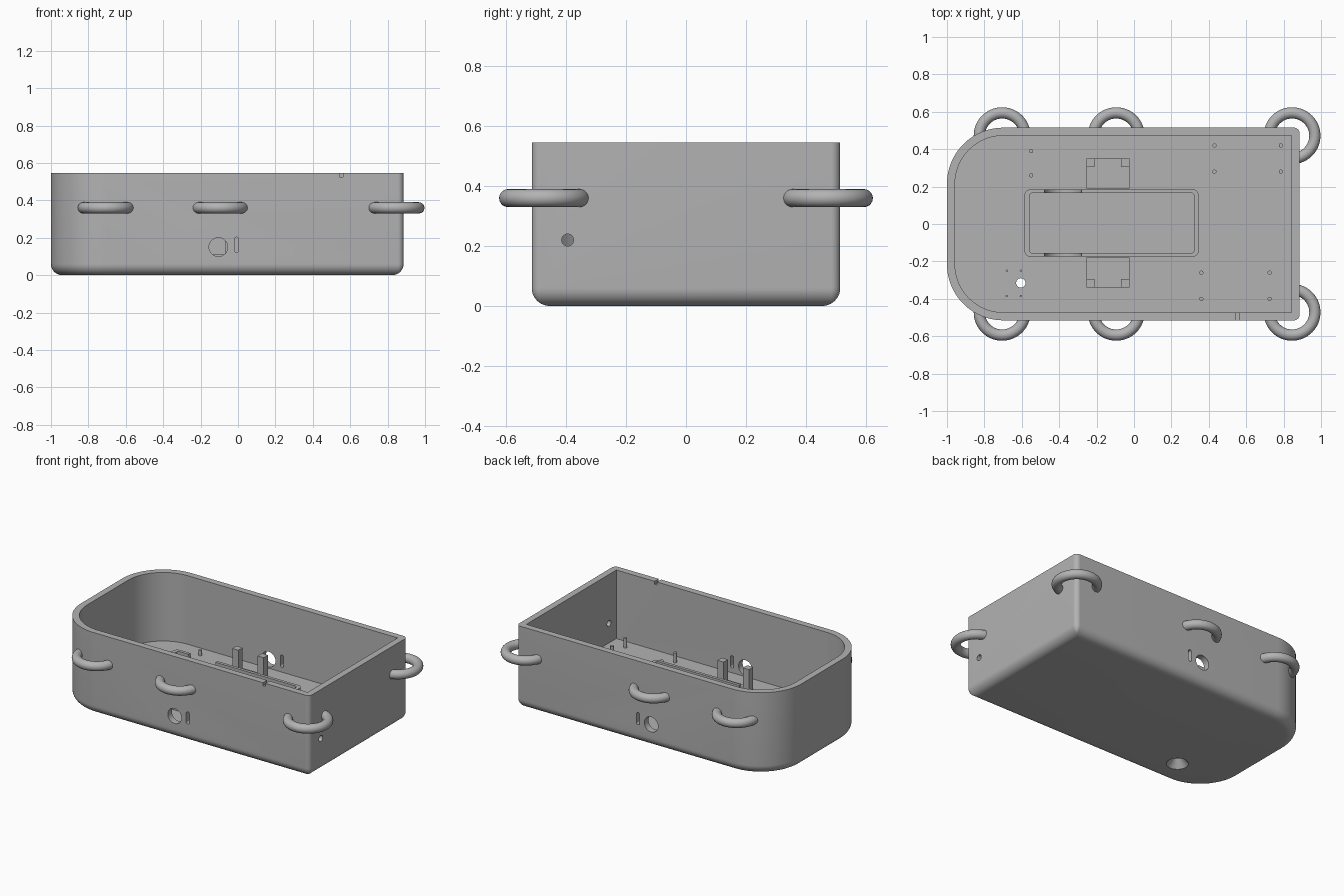
import bpy, math
from mathutils import Matrix

cube = bpy.data.objects.get("Cube")
if cube:
    bpy.data.objects.remove(cube, do_unlink=True)

grey = bpy.data.materials.new("matte grey")
grey.use_nodes = True
COLOUR = (0.45, 0.45, 0.45, 1)
grey.diffuse_color = COLOUR
grey.node_tree.nodes["Principled BSDF"].inputs["Base Color"].default_value = COLOUR

FLOOR, TOP, WALL = 0.09, 0.545, 0.043
X0, X1, Y = -1.0, 0.885, 0.515


def outline(x0, x1, y0, y1, left_r=0.0, right_r=0.0, steps=20):
    """Counter-clockwise rectangle with separate radii at its two ends."""
    pts = []
    corners = [(x1, y1, right_r, -1, -1), (x0, y1, left_r, 1, -1),
               (x0, y0, left_r, 1, 1), (x1, y0, right_r, -1, 1)]
    for i, (x, y, r, sx, sy) in enumerate(corners):
        for k in range(steps + 1 if r else 1):
            a = math.pi / 2 * (i + k / steps)
            pts.append((x + sx * r + r * math.cos(a), y + sy * r + r * math.sin(a)))
    return pts


def loft(name, layers):
    """Solid through a stack of (outline, height) layers."""
    n = len(layers[0][0])
    verts = [(x, y, z) for pts, z in layers for x, y in pts]
    faces = [tuple(reversed(range(n))), tuple(range(len(verts) - n, len(verts)))]
    for b in range(0, len(verts) - n, n):
        faces += [(b + i, b + (i + 1) % n, b + n + (i + 1) % n, b + n + i) for i in range(n)]
    mesh = bpy.data.meshes.new(name)
    mesh.from_pydata(verts, [], faces)
    mesh.materials.append(grey)
    obj = bpy.data.objects.new(name, mesh)
    bpy.context.collection.objects.link(obj)
    return obj


def prism(name, x0, x1, y0, y1, z0, z1, left_r=0.0, right_r=0.0):
    pts = outline(x0, x1, y0, y1, left_r, right_r)
    return loft(name, [(pts, z0), (pts, z1)])


def cylinder(name, loc, r, depth, axis="Z", r2=None):
    rot = {"X": (0, math.pi / 2, 0), "Y": (math.pi / 2, 0, 0), "Z": (0, 0, 0)}[axis]
    bpy.ops.mesh.primitive_cone_add(vertices=40, radius1=r, radius2=r if r2 is None else r2,
                                    depth=depth, location=loc, rotation=rot)
    obj = bpy.context.object
    obj.name = name
    obj.data.materials.append(grey)
    return obj


def cut(obj, cutter, keep=False):
    bpy.context.view_layer.objects.active = obj
    mod = obj.modifiers.new("cut", "BOOLEAN")
    mod.operation, mod.solver, mod.object = "DIFFERENCE", "EXACT", cutter
    bpy.ops.object.modifier_apply(modifier=mod.name)
    if not keep:
        bpy.data.objects.remove(cutter, do_unlink=True)


# Hull with a rounded bottom edge
FILLET = 0.06
layers = []
for k in range(11):
    t = math.pi / 2 * k / 10
    d = FILLET * (1 - math.sin(t))
    layers.append((outline(X0 + d, X1 - d, -Y + d, Y - d, 0.3 - d, max(0.03 - d, 0.008)),
                   FILLET * (1 - math.cos(t))))
layers.append((layers[-1][0], TOP))
hull = loft("hull", layers)
cavity = prism("cavity_cutter", X0 + WALL, X1 - WALL, -Y + WALL, Y - WALL,
               FLOOR, TOP + 0.2, 0.3 - WALL)
cavity.hide_render = True
cut(hull, cavity, keep=True)

# Side ports and slots in both long walls
for s in (-1, 1):
    cut(hull, cylinder("port_cutter", (-0.105, s * Y, 0.15), 0.05, 0.2, "Y"))
    slot = prism("slot_cutter", -0.04, 0.04, -0.012, 0.012, -0.1, 0.1, 0.0115, 0.0115)
    slot.data.transform(Matrix.Translation((-0.008, s * Y, 0.163))
                        @ Matrix.Rotation(math.pi / 2, 4, "X")
                        @ Matrix.Rotation(math.pi / 2, 4, "Z"))
    cut(hull, slot)

# End hole, rim notch, and countersunk drain
cut(hull, cylinder("end_hole_cutter", (X1, -0.395, 0.22), 0.02, 0.2, "X"))
cut(hull, prism("notch_cutter", 0.543, 0.561, -0.6, -0.44, 0.525, 0.6))
cut(hull, cylinder("drain_cutter", (-0.605, -0.315, 0.05), 0.025, 0.3))
cut(hull, cylinder("countersink_cutter", (-0.605, -0.315, 0.02), 0.075, 0.06, r2=0.025))

# Rope rings on the walls, trimmed flush with the inside
rings = []
for s, side in ((-1, "front"), (1, "back")):
    for x, place in ((-0.705, "right"), (-0.095, "middle"), (0.845, "left")):
        bpy.ops.mesh.primitive_torus_add(location=(x, s * 0.472, 0.36), major_radius=0.122,
                                         minor_radius=0.03, major_segments=64, minor_segments=20)
        ring = bpy.context.object
        ring.name = f"{side}_{place}_ring"
        ring.data.materials.append(grey)
        cut(ring, cavity, keep=True)
        rings.append(ring)
bpy.data.objects.remove(cavity, do_unlink=True)

# Central tray with finger notches
tray = prism("tray", -0.585, 0.345, -0.175, 0.185, FLOOR - 0.01, 0.2, 0.03, 0.03)
cut(tray, prism("tray_cutter", -0.557, 0.32, -0.155, 0.165, FLOOR + 0.005, 0.3, 0.012, 0.012))
cut(tray, cylinder("finger_cutter", (-0.38, 0, 0.21), 0.1, 1, "Y"))

# Bracket pads with two posts on each side of the tray
for s, side in ((-1, "front"), (1, "back")):
    pad = sorted((s * 0.185 + 0.005, s * 0.345 + 0.005))
    post = sorted((s * 0.3 + 0.005, s * 0.345 + 0.005))
    prism(f"{side}_pad", -0.255, -0.025, *pad, FLOOR - 0.01, 0.11)
    for x in (-0.255, -0.069):
        prism(f"{side}_post", x, x + 0.044, *post, FLOOR, 0.245)

# Low mounting plates
prism("upper_plate", 0.505, 0.69, 0.06, 0.195, FLOOR - 0.01, 0.098)
prism("lower_plate", 0.508, 0.695, -0.18, -0.045, FLOOR - 0.01, 0.098)
prism("end_plate", -0.93, -0.805, -0.03, 0.03, FLOOR - 0.01, 0.098)
drain_plate = prism("drain_plate", -0.715, -0.575, -0.35, -0.28, FLOOR - 0.01, 0.098)
cut(drain_plate, cylinder("drain_cutter", (-0.605, -0.315, 0.05), 0.025, 0.3))

# Board standoffs
groups = [((0.43, 0.785), (0.28, 0.42), 0.155, 0.011),
          ((0.36, 0.725), (-0.4, -0.26), 0.155, 0.011),
          ((-0.55,), (0.26, 0.39), 0.125, 0.011),
          ((-0.68, -0.605), (-0.385, -0.25), 0.1, 0.006)]
for xs, ys, top, r in groups:
    for x in xs:
        for y in ys:
            cylinder("standoff", (x, y, (top + FLOOR - 0.01) / 2), r, top - FLOOR + 0.01)

# Smooth the rounded surfaces, keep the corners crisp
bpy.ops.object.select_all(action="DESELECT")
for obj in [hull, tray] + rings:
    obj.select_set(True)
bpy.context.view_layer.objects.active = hull
bpy.ops.object.shade_smooth_by_angle(angle=math.radians(30))
